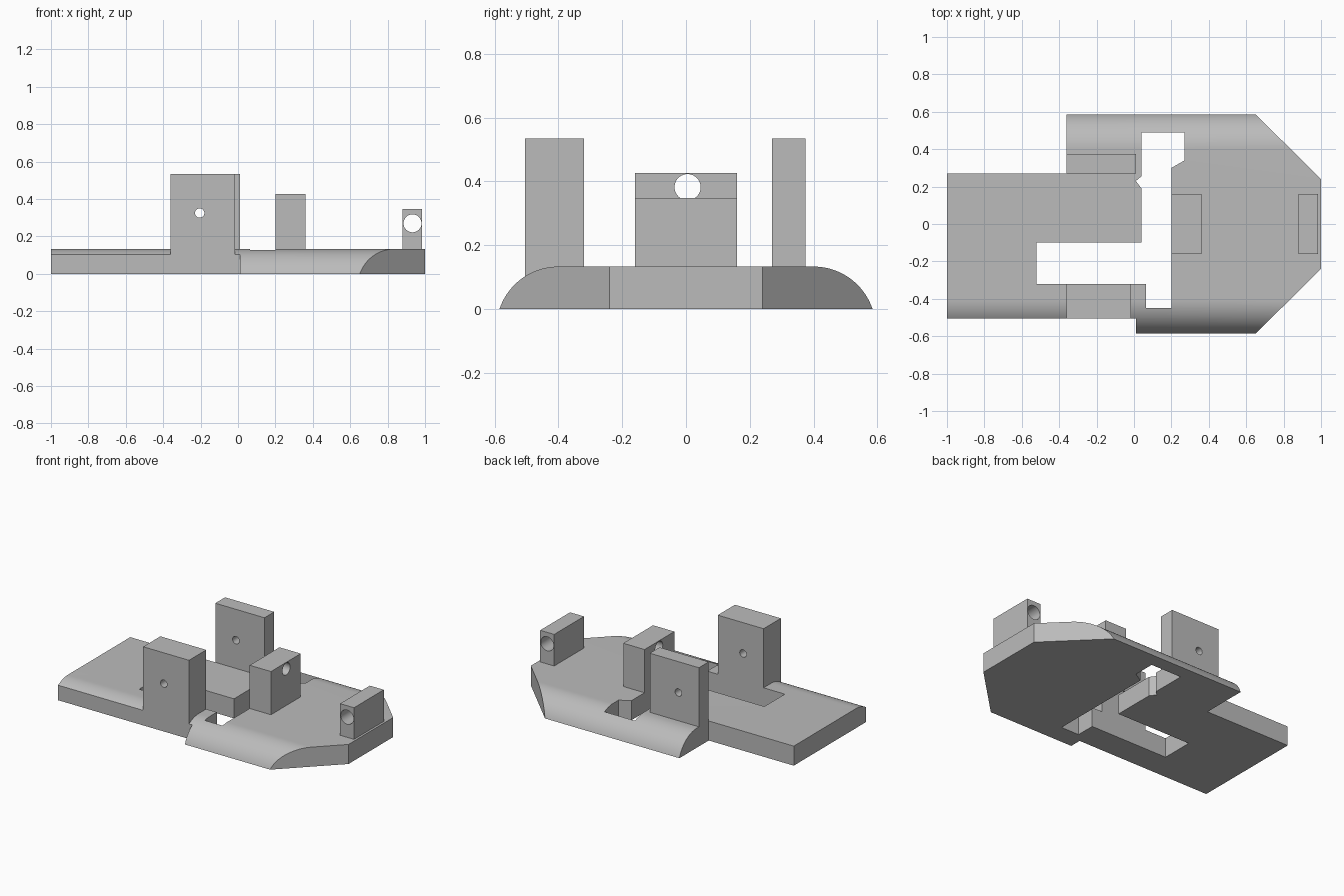
import bpy
import bmesh
from math import sin, cos, pi, asin
from mathutils import Vector, Matrix

if "Cube" in bpy.data.objects:
    bpy.data.objects.remove(bpy.data.objects["Cube"])

grey = bpy.data.materials.new("plain grey")
grey.use_nodes = True
GREY = (0.5, 0.5, 0.5, 1)
grey.diffuse_color = GREY
grey.node_tree.nodes["Principled BSDF"].inputs["Base Color"].default_value = GREY


def make(name, bm):
    bmesh.ops.recalc_face_normals(bm, faces=bm.faces)
    mesh = bpy.data.meshes.new(name)
    bm.to_mesh(mesh)
    bm.free()
    mesh.materials.append(grey)
    ob = bpy.data.objects.new(name, mesh)
    bpy.context.collection.objects.link(ob)
    return ob


def prism(name, points, direction):
    """Extrude a flat outline along a direction."""
    bm = bmesh.new()
    face = bm.faces.new([bm.verts.new(p) for p in points])
    moved = bmesh.ops.extrude_face_region(bm, geom=[face])["geom"]
    verts = [g for g in moved if isinstance(g, bmesh.types.BMVert)]
    bmesh.ops.translate(bm, verts=verts, vec=Vector(direction))
    return make(name, bm)


def box(name, x0, x1, y0, y1, z0, z1):
    base = [(x0, y0, z0), (x1, y0, z0), (x1, y1, z0), (x0, y1, z0)]
    return prism(name, base, (0, 0, z1 - z0))


def drill(name, center, axis, radius):
    bm = bmesh.new()
    turn = Vector(axis).to_track_quat('Z', 'Y').to_matrix().to_4x4()
    bmesh.ops.create_cone(bm, cap_ends=True, segments=48, radius1=radius,
                          radius2=radius, depth=0.5,
                          matrix=Matrix.Translation(center) @ turn)
    return make(name, bm)


def cut(ob, tool, operation='DIFFERENCE'):
    mod = ob.modifiers.new("cut", 'BOOLEAN')
    mod.operation = operation
    mod.solver = 'EXACT'
    mod.object = tool
    bpy.context.view_layer.update()
    graph = bpy.context.evaluated_depsgraph_get()
    mesh = bpy.data.meshes.new_from_object(ob.evaluated_get(graph))
    ob.modifiers.clear()
    ob.data = mesh
    bpy.data.objects.remove(tool)


# Base plate: rounded-shoulder section run along the length
TOP, R, SHOULDER, HALF = 0.133, 0.195, 0.4, 0.585
sweep = asin((HALF - SHOULDER) / R)
arc = [(SHOULDER + R * sin(sweep * i / 20), TOP - R + R * cos(sweep * i / 20))
       for i in range(21)]
arc[-1] = (HALF, 0)
section = [(-1, y, z) for y, z in arc]
section += [(-1, -y, z) for y, z in reversed(arc)]
base = prism("base_plate", section, (2, 0, 0))

# Plan outline with stepped tail and chamfered nose
outline = [(-1.1, 0.27), (-0.36, 0.27), (-0.36, 0.7), (0.535, 0.7), (1.1, 0.141),
           (1.1, -0.141), (0.535, -0.7), (0.01, -0.7), (0.01, -0.505), (-1.1, -0.505)]
cut(base, prism("outline_cutter", [(x, y, -0.2) for x, y in outline], (0, 0, 0.6)),
    'INTERSECT')

# Through slot
slot = [(0.04, 0.49), (0.27, 0.49), (0.27, 0.34), (0.2, 0.3), (0.2, -0.45),
        (0.065, -0.45), (0.065, -0.32), (-0.52, -0.32), (-0.52, -0.1),
        (0.04, -0.1), (0.04, 0.19), (0.01, 0.23), (0.04, 0.255)]
cut(base, prism("slot_cutter", [(x, y, -0.2) for x, y in slot], (0, 0, 0.6)))

# Upright blocks, each with a drilled hole: extents, hole centre, axis, radius
SINK = 0.1
blocks = {
    "front_side_post": ((-0.36, -0.015, -0.505, -0.32, SINK, 0.535),
                        (-0.205, -0.41, 0.325), (0, 1, 0), 0.025),
    "back_side_post": ((-0.36, 0.01, 0.27, 0.375, SINK, 0.535),
                       (-0.205, 0.32, 0.325), (0, 1, 0), 0.025),
    "middle_block": ((0.2, 0.36, -0.16, 0.16, SINK, 0.427),
                     (0.28, 0.005, 0.382), (1, 0, 0), 0.041),
    "nose_block": ((0.88, 0.985, -0.16, 0.16, SINK, 0.348),
                   (0.933, 0, 0.27), (0, 1, 0), 0.048),
}
for name, (extent, center, axis, radius) in blocks.items():
    post = box(name, *extent)
    cut(post, drill("drill", center, axis, radius))
    cut(base, post, 'UNION')

# Smooth the rounded shoulders and bores, keep corners sharp
bpy.ops.object.select_all(action='DESELECT')
base.select_set(True)
bpy.context.view_layer.objects.active = base
bpy.ops.object.shade_smooth_by_angle(angle=pi / 6)
